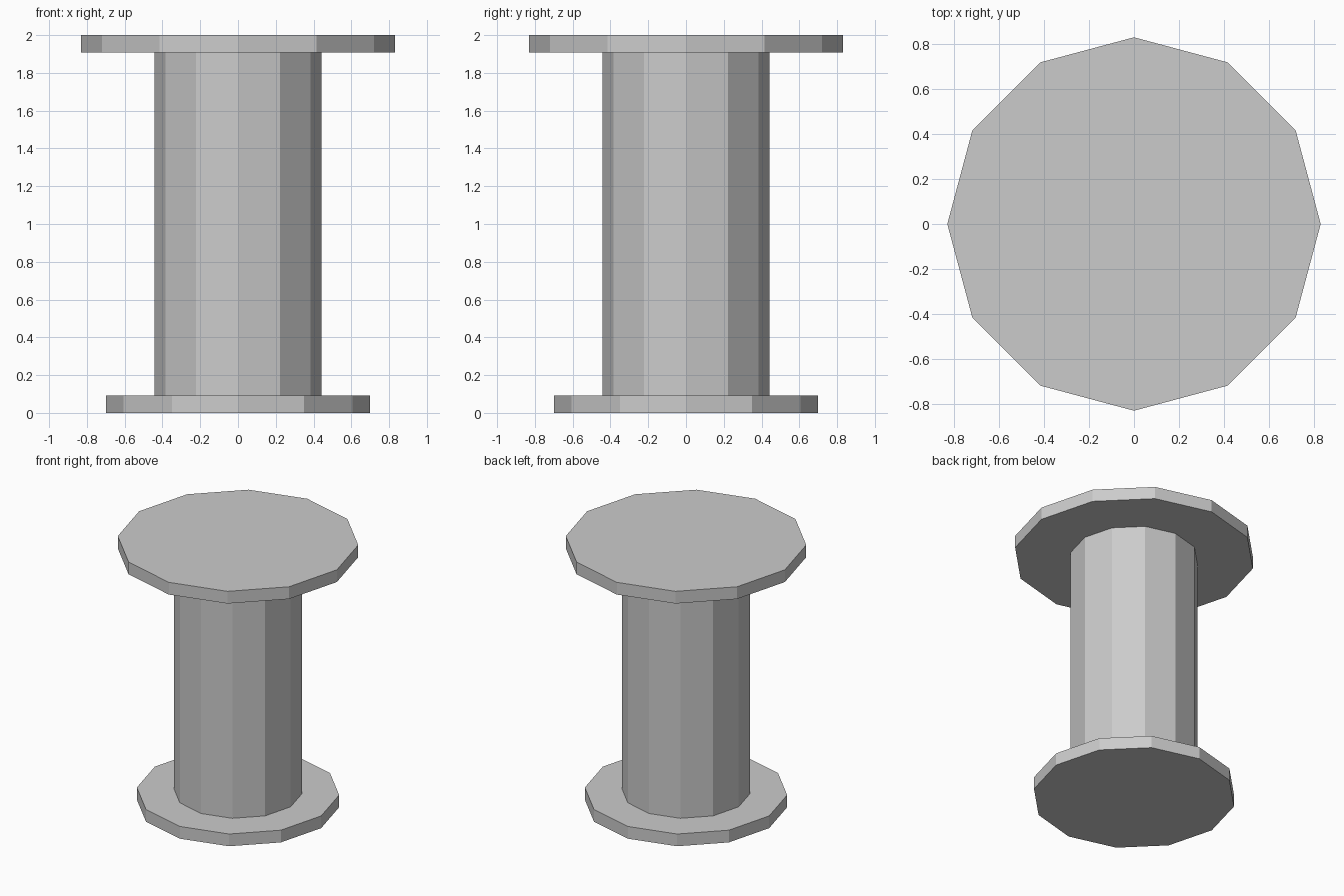
import bpy

cube = bpy.data.objects.get("Cube")
if cube:
    bpy.data.objects.remove(cube, do_unlink=True)

# One plain grey for the whole column
GREY = (0.6, 0.6, 0.6, 1.0)
stone = bpy.data.materials.new("stone grey")
stone.use_nodes = True
stone.diffuse_color = GREY
stone.node_tree.nodes["Principled BSDF"].inputs["Base Color"].default_value = GREY


def drum(name, radius, bottom, top):
    """Flat-shaded twelve-sided drum with corners on the axes."""
    bpy.ops.mesh.primitive_cylinder_add(
        vertices=12, radius=radius, depth=top - bottom,
        location=(0, 0, (bottom + top) / 2))
    obj = bpy.context.object
    obj.name = name
    obj.data.materials.append(stone)
    return obj


SLAB = 0.093
HEIGHT = 2.0

# Base slab, shaft and wider top slab
drum("base_slab", 0.70, 0, SLAB)
drum("column_shaft", 0.443, SLAB, HEIGHT - SLAB)
drum("top_slab", 0.832, HEIGHT - SLAB, HEIGHT)
